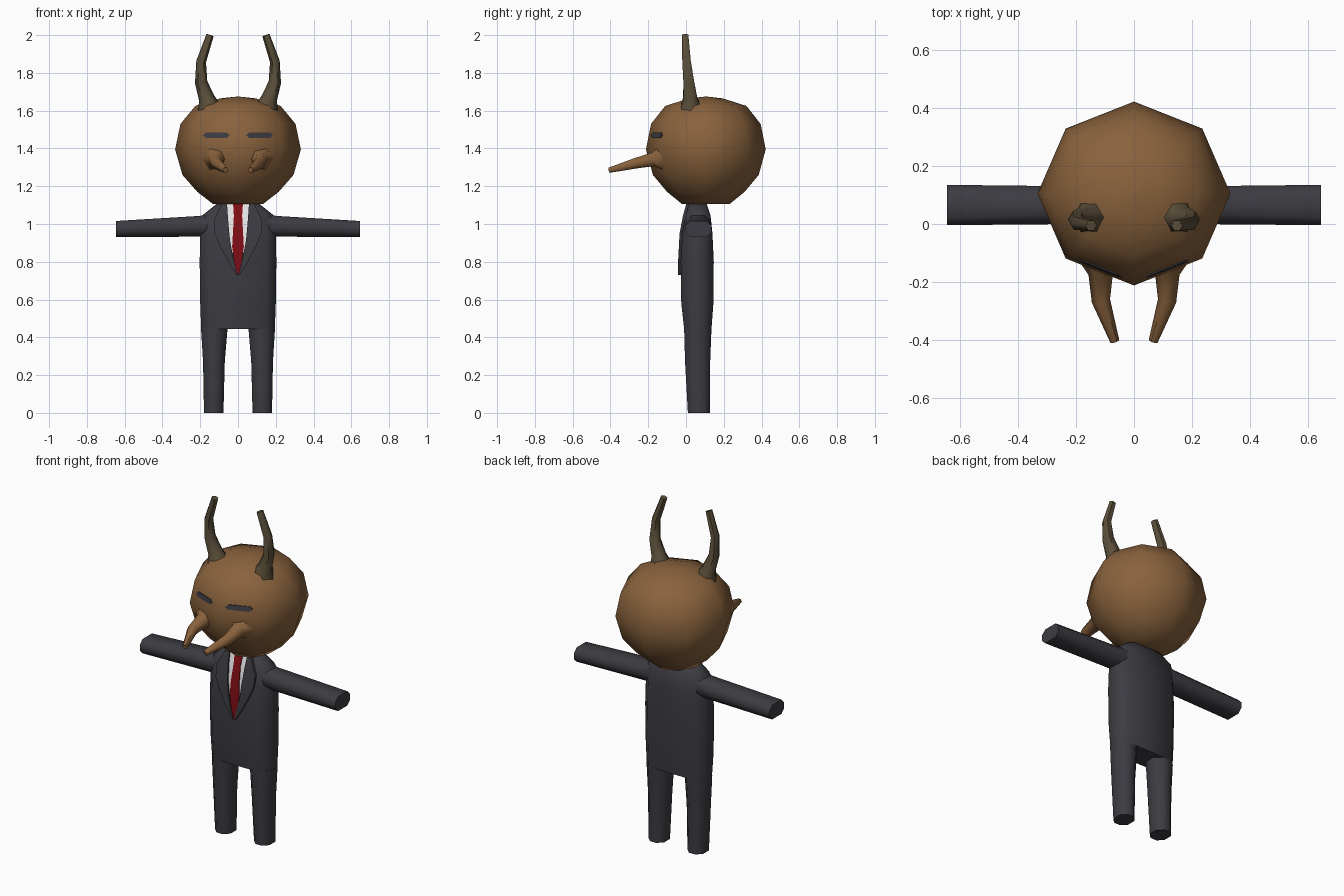
import bpy, bmesh, math
from mathutils import Vector

if "Cube" in bpy.data.objects:
    bpy.data.objects.remove(bpy.data.objects["Cube"])


def material(name, rgb):
    m = bpy.data.materials.new(name)
    m.diffuse_color = (*rgb, 1)
    m.use_nodes = True
    m.node_tree.nodes["Principled BSDF"].inputs["Base Color"].default_value = m.diffuse_color
    return m


BROWN = material("brown hide", (0.25, 0.122, 0.046))
HORN = material("dark horn", (0.105, 0.078, 0.042))
SUIT = material("charcoal cloth", (0.046, 0.044, 0.054))
WHITE = material("white cloth", (0.82, 0.82, 0.82))
RED = material("red cloth", (0.22, 0.004, 0.007))


def loft(name, rings, mat, smooth=60):
    """Skin a list of equal-length rings and cap both ends."""
    bm = bmesh.new()
    vs = [[bm.verts.new(p) for p in r] for r in rings]
    n = len(vs[0])
    for a, b in zip(vs, vs[1:]):
        for i in range(n):
            j = (i + 1) % n
            bm.faces.new((a[i], a[j], b[j], b[i]))
    bm.faces.new(vs[0])
    bm.faces.new(vs[-1])
    bmesh.ops.recalc_face_normals(bm, faces=bm.faces)
    me = bpy.data.meshes.new(name)
    bm.to_mesh(me)
    bm.free()
    me.materials.append(mat)
    ob = bpy.data.objects.new(name, me)
    bpy.context.collection.objects.link(ob)
    bpy.ops.object.select_all(action='DESELECT')
    ob.select_set(True)
    bpy.context.view_layer.objects.active = ob
    if smooth:
        bpy.ops.object.shade_smooth_by_angle(angle=math.radians(smooth))
    return ob


def chamfer_rect(u0, u1, v0, v1, k=0.3):
    """Eight-sided rounded rectangle."""
    c = k * min(u1 - u0, v1 - v0)
    return [(u0 + c, v0), (u1 - c, v0), (u1, v0 + c), (u1, v1 - c),
            (u1 - c, v1), (u0 + c, v1), (u0, v1 - c), (u0, v0 + c)]


def tube(name, path, mat, sides=6):
    """Tapered tube along points (x, y, z, radius)."""
    pts = [Vector(p[:3]) for p in path]
    rings = []
    for i, p in enumerate(pts):
        t = (pts[min(i + 1, len(pts) - 1)] - pts[max(i - 1, 0)]).normalized()
        a = (Vector((1, 0, 0)) - t * t.x).normalized()
        b = t.cross(a)
        rings.append([p + path[i][3] * (a * math.cos(q) + b * math.sin(q))
                      for q in (2 * math.pi * k / sides for k in range(sides))])
    return loft(name, rings, mat)


def interp(table, z, col):
    for a, b in zip(table, table[1:]):
        if a[0] <= z <= b[0]:
            return a[col] + (b[col] - a[col]) * (z - a[0]) / (b[0] - a[0])
    return table[0][col] if z < table[0][0] else table[-1][col]


def plate(name, rows, surf, out, mat, back=0.002):
    """Thin plate following a surface; rows are (z, x0, x1)."""
    rings = []
    for z, x0, x1 in rows:
        y0, y1 = surf(x0, z), surf(x1, z)
        rings.append([(x0, y0 - out, z), (x1, y1 - out, z),
                      (x1, y1 + back, z), (x0, y0 + back, z)])
    return loft(name, rings, mat, 30)


# Head: eight-sided ball, flat underneath
HEAD = [(1.105, 0.125), (1.17, 0.205), (1.26, 0.28), (1.395, 0.317),
        (1.53, 0.29), (1.625, 0.215), (1.665, 0.09), (1.675, 0.002)]
HY = 0.105
loft("head", [[(1.05 * r * math.sin(k * math.pi / 4), HY + r * math.cos(k * math.pi / 4), z)
               for k in range(8)] for z, r in HEAD], BROWN, 70)


def head_surface(x, z):
    r = interp(HEAD, z, 1)
    s = math.sqrt(0.5)
    return HY - r + abs(x) / (1.05 * s) * (1 - s)


# Torso: rows of z, half width, front y, back y
TORSO = [(0.445, 0.195, -0.01, 0.135), (0.58, 0.2, -0.025, 0.145),
         (0.80, 0.203, -0.028, 0.147), (0.95, 0.2, -0.02, 0.14),
         (1.045, 0.19, -0.002, 0.13), (1.105, 0.115, 0.015, 0.11)]
loft("torso", [[(u, v, z) for u, v in chamfer_rect(-w, w, y0, y1)]
               for z, w, y0, y1 in TORSO], SUIT)


def chest(x, z):
    return interp(TORSO, z, 2)


# Shirt front and tie
plate("shirt", [(0.85, -0.03, 0.03), (0.95, -0.05, 0.05), (1.045, -0.058, 0.058),
                (1.105, -0.06, 0.06)], chest, 0.004, WHITE)
plate("tie", [(0.73, -0.003, 0.003), (0.80, -0.02, 0.02), (0.88, -0.031, 0.031),
              (0.95, -0.027, 0.027), (1.045, -0.022, 0.022), (1.105, -0.026, 0.026)],
      chest, 0.009, RED)

for side, s in (("left", -1), ("right", 1)):
    # Jacket lapel
    plate(side + "_lapel", [(z, s * a, s * b) for z, a, b in
          [(0.73, 0.003, 0.008), (0.80, 0.021, 0.052), (0.88, 0.038, 0.094),
           (0.95, 0.046, 0.124), (1.02, 0.052, 0.128), (1.045, 0.054, 0.115),
           (1.105, 0.058, 0.088)]], chest, 0.014, SUIT)

    # Leg
    loft(side + "_leg", [[(s * u, v, z) for u, v in chamfer_rect(*r)] for z, r in
         [(0, (0.077, 0.18, 0.01, 0.127)), (0.27, (0.07, 0.185, -0.005, 0.128)),
          (0.45, (0.055, 0.196, -0.01, 0.135))]], SUIT)

    # Arm
    loft(side + "_arm", [[(s * x, u, v) for u, v in chamfer_rect(*r)] for x, r in
         [(0.10, (0.0, 0.13, 0.93, 1.07)), (0.2, (0.0, 0.13, 0.933, 1.043)),
          (0.645, (-0.004, 0.135, 0.931, 1.016))]], SUIT)

    # Horn, flared where it leaves the head
    tube(side + "_horn", [(s * 0.15, 0.025, 1.61, 0.065), (s * 0.165, 0.022, 1.665, 0.043),
                          (s * 0.195, 0.015, 1.75, 0.033), (s * 0.195, 0.003, 1.86, 0.026),
                          (s * 0.148, -0.005, 2.0, 0.02)], HORN)

    # Tusk, flared at the face
    tube(side + "_tusk", [(s * 0.115, -0.12, 1.35, 0.08), (s * 0.115, -0.175, 1.342, 0.042),
                          (s * 0.114, -0.265, 1.322, 0.032), (s * 0.066, -0.405, 1.285, 0.016)],
         BROWN)

    # Narrow closed eye
    plate(side + "_eye", [(z, s * a, s * b) for z, a, b in
          [(1.456, 0.06, 0.17), (1.47, 0.043, 0.186), (1.484, 0.06, 0.17)]],
          head_surface, 0.005, SUIT)
